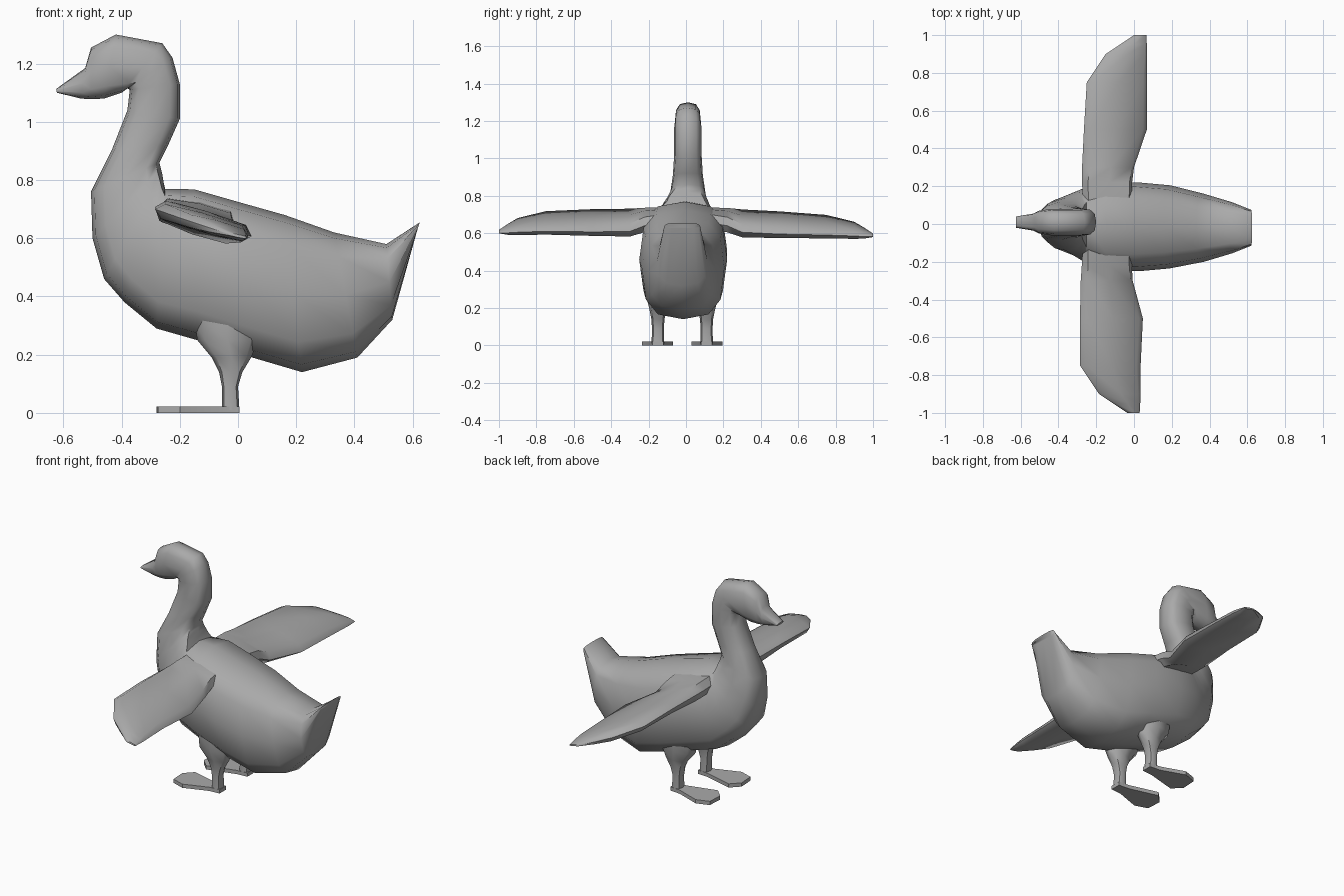
import bpy, bmesh, math
from mathutils import Vector

if "Cube" in bpy.data.objects:
    bpy.data.objects.remove(bpy.data.objects["Cube"])

grey = bpy.data.materials.new("soft grey")
grey.diffuse_color = (0.4, 0.4, 0.4, 1)
grey.use_nodes = True
grey.node_tree.nodes["Principled BSDF"].inputs["Base Color"].default_value = grey.diffuse_color


def loft(name, rings, angle=50):
    """Skin a list of closed rings of equal length and cap both ends."""
    bm = bmesh.new()
    vs = [[bm.verts.new(p) for p in r] for r in rings]
    n = len(vs[0])
    for a, b in zip(vs, vs[1:]):
        for i in range(n):
            bm.faces.new((a[i], a[(i + 1) % n], b[(i + 1) % n], b[i]))
    bm.faces.new(vs[0])
    bm.faces.new(vs[-1])
    bmesh.ops.recalc_face_normals(bm, faces=bm.faces)
    me = bpy.data.meshes.new(name)
    bm.to_mesh(me)
    bm.free()
    me.materials.append(grey)
    ob = bpy.data.objects.new(name, me)
    bpy.context.collection.objects.link(ob)
    bpy.context.view_layer.objects.active = ob
    ob.select_set(True)
    bpy.ops.object.shade_smooth_by_angle(angle=math.radians(angle))
    ob.select_set(False)
    return ob


def ring(a, b, v, n=12, power=0.7):
    """Rounded-box ring from point a to point b, with half width vector v."""
    a, b, v = Vector(a), Vector(b), Vector(v)
    c, u = (a + b) / 2, (a - b) / 2
    pts = []
    for i in range(n):
        t = 2 * math.pi * i / n
        co, si = math.cos(t), math.sin(t)
        pts.append(c + u * math.copysign(abs(co) ** power, co)
                   + v * math.copysign(abs(si) ** power, si))
    return pts


# Body, neck, head and bill in one skin: back x,z, belly x,z, half width, centre y
spine = [
    (.625, .655, .615, .625, .095, -.02), (.51, .58, .53, .32, .135, -.02),
    (.33, .62, .41, .19, .18, -.02), (.16, .68, .22, .14, .22, -.015),
    (0, .725, .05, .19, .235, -.015), (-.15, .768, -.14, .25, .23, -.01),
    (-.25, .77, -.28, .29, .195, -.005), (-.255, .79, -.39, .38, .165, 0),
    (-.26, .82, -.46, .46, .14, 0), (-.265, .84, -.5, .6, .115, .005),
    (-.27, .86, -.505, .76, .095, .01), (-.24, .92, -.435, .9, .08, .01),
    (-.2, 1.01, -.38, 1.04, .073, .01), (-.2, 1.13, -.372, 1.11, .073, .01),
    (-.225, 1.22, -.38, 1.115, .073, .01), (-.26, 1.27, -.4, 1.1, .07, .01),
    (-.42, 1.3, -.46, 1.08, .07, .01), (-.505, 1.255, -.505, 1.078, .06, .01),
    (-.525, 1.185, -.54, 1.08, .045, .01), (-.625, 1.113, -.622, 1.1, .03, .01),
]
loft("body", [ring((ax, y, az), (bx, y, bz), (0, w, 0))
              for ax, az, bx, bz, w, y in spine])

# Wings: span, leading x,z, trailing x,z, half thickness
wing = [
    (.10, -.27, .70, -.01, .66, .05), (.22, -.275, .70, -.01, .64, .05),
    (.30, -.275, .70, 0, .605, .045), (.50, -.265, .695, .068, .595, .038),
    (.75, -.25, .68, .07, .59, .032), (.90, -.15, .645, .07, .585, .026),
    (.95, -.075, .62, .068, .582, .018), (1.0, 0, .595, .065, .582, .005),
]
for side, dx, lift, name in ((1, 0, 0, "left_wing"), (-1, -.035, .02, "right_wing")):
    rings = []
    for y, lx, lz, tx, tz, t in wing:
        k = min(1, max(0, (y - .2) / .5))
        a = Vector((lx + dx * k, y * side, lz + lift * k))
        b = Vector((tx + dx * k, y * side, tz + lift * k))
        normal = Vector((a.z - b.z, 0, b.x - a.x)).normalized()
        rings.append(ring(a, b, normal * t, 8, .55))
    loft(name, rings)

# Legs: height, front x, back x, half width
leg = [(.01, -.055, .005, .034), (.09, -.055, .0, .032), (.14, -.065, .015, .035),
       (.19, -.09, .045, .045), (.25, -.14, .07, .06), (.32, -.15, .08, .06)]
# Webbed foot outline: x, sideways offset outward
foot = [(.005, -.03), (.005, .03), (-.06, .035), (-.2, .085),
        (-.275, .06), (-.28, -.03), (-.23, -.08), (-.06, -.035)]
for side, y, name in ((1, .11, "left"), (-1, -.15, "right")):
    loft(name + "_leg", [ring((f, y, z), (b, y, z), (0, w, 0), 8, .8)
                         for z, f, b, w in leg])
    loft(name + "_foot", [[(x, y + o * side, z) for x, o in foot]
                          for z in (0, .022)], 30)
